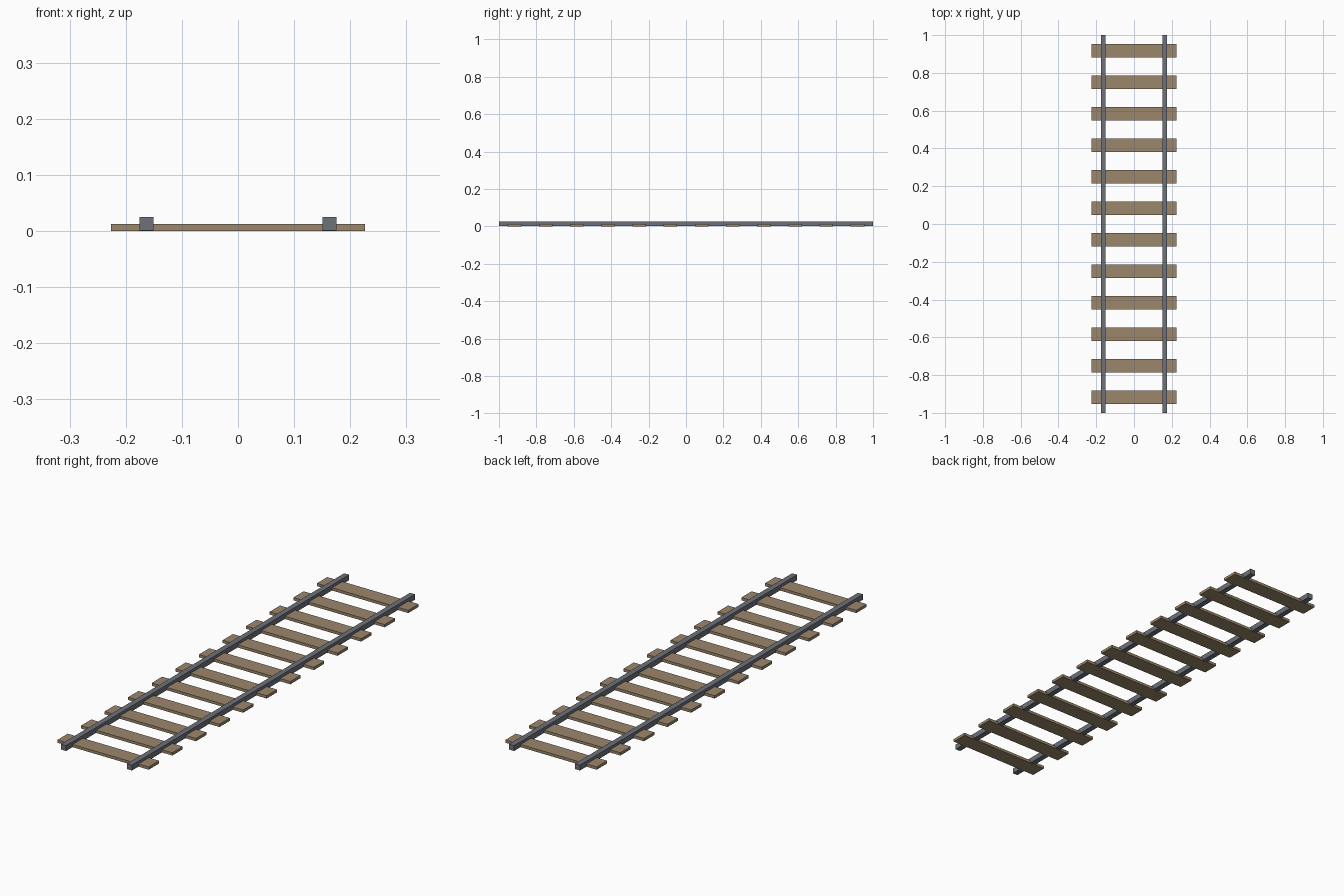
import bpy

cube = bpy.data.objects.get("Cube")
if cube:
    bpy.data.objects.remove(cube, do_unlink=True)


def make_material(name, rgb):
    mat = bpy.data.materials.new(name)
    mat.use_nodes = True
    color = (*rgb, 1.0)
    mat.diffuse_color = color
    mat.node_tree.nodes["Principled BSDF"].inputs["Base Color"].default_value = color
    return mat


def box(name, center, size, mat):
    bpy.ops.mesh.primitive_cube_add(size=1, location=center)
    obj = bpy.context.object
    obj.name = name
    obj.scale = size
    bpy.ops.object.transform_apply(location=False, rotation=False, scale=True)
    obj.data.materials.append(mat)
    return obj


wood = make_material("weathered wood", (0.33, 0.245, 0.15))
steel = make_material("grey steel", (0.155, 0.17, 0.195))

SLEEPER_COUNT = 12
SPACING = 2 / SLEEPER_COUNT
SLEEPER_SIZE = (0.452, 0.073, 0.0125)
RAIL_X = 0.163
RAIL_WIDTH = 0.025
RAIL_BOTTOM, RAIL_TOP = 0.001, 0.025

# Evenly spaced wooden sleepers
for i in range(SLEEPER_COUNT):
    y = (i + 0.5) * SPACING - 1
    box(f"sleeper_{i + 1}", (0, y, SLEEPER_SIZE[2] / 2), SLEEPER_SIZE, wood)

# Pair of square rails let into the sleepers
for side, sign in (("left", 1), ("right", -1)):
    box(f"{side}_rail", (sign * RAIL_X, 0, (RAIL_BOTTOM + RAIL_TOP) / 2),
        (RAIL_WIDTH, 2, RAIL_TOP - RAIL_BOTTOM), steel)
